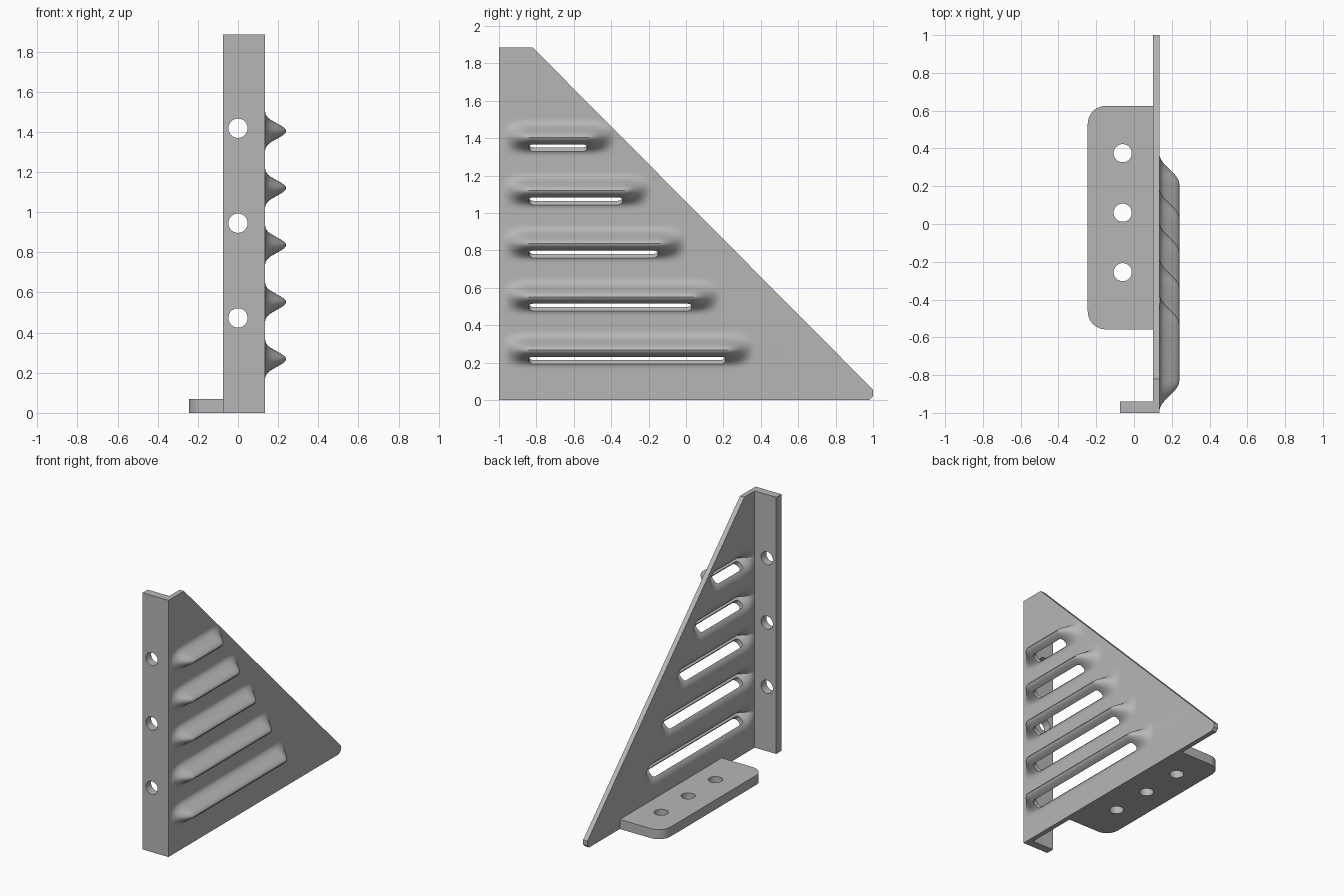
import bpy, bmesh, math
from mathutils import Matrix, Vector

cube = bpy.data.objects.get("Cube")
if cube:
    bpy.data.objects.remove(cube, do_unlink=True)

steel = bpy.data.materials.new("grey_steel")
steel.use_nodes = True
GREY = (0.47, 0.47, 0.47, 1)
steel.diffuse_color = GREY
steel.node_tree.nodes["Principled BSDF"].inputs["Base Color"].default_value = GREY

HEIGHT = 1.885
X_IN, X_OUT = 0.10, 0.135
LOUVRE_Z = [0.268 + 0.284 * i for i in range(5)]
LOUVRE_END = [0.21, 0.03, -0.15, -0.34, -0.53]
LOUVRE_START = -0.83
HALF, RUNOUT = 0.115, 0.16


def make_object(name, bm):
    bmesh.ops.recalc_face_normals(bm, faces=bm.faces)
    mesh = bpy.data.meshes.new(name)
    bm.to_mesh(mesh)
    bm.free()
    mesh.materials.append(steel)
    obj = bpy.data.objects.new(name, mesh)
    bpy.context.collection.objects.link(obj)
    return obj


def add_box(bm, lo, hi, axis=2, radius=0.0, pick=lambda p: True):
    """Box whose edges along one axis can be rounded."""
    lo, hi = Vector(lo), Vector(hi)
    verts = bmesh.ops.create_cube(bm, size=1)["verts"]
    for v in verts:
        v.co = (lo + hi) / 2 + v.co * (hi - lo)
    if radius:
        edges = []
        for e in {e for v in verts for e in v.link_edges}:
            a, b = e.verts
            if abs(a.co[axis] - b.co[axis]) > 1e-4 and pick((a.co + b.co) / 2):
                edges.append(e)
        bmesh.ops.bevel(bm, geom=edges, offset=radius, segments=8,
                        profile=0.5, affect='EDGES')


def cut(obj, bm):
    """Subtract a temporary cutter mesh from an object."""
    cutter = make_object("cutter", bm)
    cutter.hide_render = True
    mod = obj.modifiers.new("cut", 'BOOLEAN')
    mod.operation, mod.solver, mod.object = 'DIFFERENCE', 'EXACT', cutter
    bpy.context.view_layer.objects.active = obj
    bpy.ops.object.modifier_apply(modifier=mod.name)
    bpy.data.objects.remove(cutter, do_unlink=True)


def drill(obj, centres, rotation):
    bm = bmesh.new()
    for c in centres:
        bmesh.ops.create_cone(bm, cap_ends=True, segments=40, radius1=0.048,
                              radius2=0.048, depth=0.3,
                              matrix=Matrix.Translation(c) @ rotation)
    cut(obj, bm)


def bell(s):
    return 0.5 + 0.5 * math.cos(math.pi * min(s, 1))


def surfaces(y, z):
    """Outer and inner x of the pressed sheet."""
    outer, inner = X_OUT, X_IN
    for cz, end in zip(LOUVRE_Z, LOUVRE_END):
        s = min(abs(z - cz) / HALF, 1)
        t = max(LOUVRE_START - y, y - end, 0) / RUNOUT
        outer += 0.105 * bell(s) ** 2 * bell(t)
        inner += 0.085 * (1 - s) ** 2.2 * bell(t) ** 2
    return outer, inner


# Side plate: flat sheet trimmed to a triangle, thickened and pressed into louvres
STEPS = 14
ys, zs = {-1.0, 1.0}, {0.0, HEIGHT}
for cz, end in zip(LOUVRE_Z, LOUVRE_END):
    for i in range(STEPS + 1):
        ys.add(round(LOUVRE_START - RUNOUT * i / STEPS, 4))
        ys.add(round(end + RUNOUT * i / STEPS, 4))
        zs.add(round(cz + HALF * i / STEPS, 4))
        zs.add(round(cz - HALF * i / STEPS, 4))
bm = bmesh.new()
rows = [[bm.verts.new((0, y, z)) for y in sorted(ys)] for z in sorted(zs)]
for r0, r1 in zip(rows, rows[1:]):
    for i in range(len(r0) - 1):
        bm.faces.new((r0[i], r0[i + 1], r1[i + 1], r1[i]))
for point, normal in (((0, -0.82, HEIGHT), (0, 1.83, 1.82)),
                      ((0, 0.98, 0), (0, 1, -1))):
    bmesh.ops.bisect_plane(bm, geom=bm.verts[:] + bm.edges[:] + bm.faces[:],
                           dist=1e-4, plane_co=point, plane_no=normal,
                           clear_outer=True)
front_verts = bm.verts[:]
extruded = bmesh.ops.extrude_face_region(bm, geom=bm.faces[:], use_keep_orig=True)
for v in front_verts:
    v.co.x = surfaces(v.co.y, v.co.z)[0]
for v in extruded["geom"]:
    if isinstance(v, bmesh.types.BMVert):
        v.co.x = surfaces(v.co.y, v.co.z)[1]
side_plate = make_object("side_plate", bm)

# Slots through the underside of each louvre, cut square to the slope
bm = bmesh.new()
for cz, end in zip(LOUVRE_Z, LOUVRE_END):
    slot = bmesh.new()
    add_box(slot, (-0.065, -0.84, -0.033), (0.05, end, 0.033), 0, 0.024)
    slot.transform(Matrix.Translation((0.17, 0, cz - 0.0575))
                   @ Matrix.Rotation(math.radians(45), 4, 'Y'))
    part = bpy.data.meshes.new("slot")
    slot.to_mesh(part)
    slot.free()
    bm.from_mesh(part)
    bpy.data.meshes.remove(part)
cut(side_plate, bm)

# Front flange with three screw holes
bm = bmesh.new()
add_box(bm, (-0.075, -1, 0), (X_IN, -0.94, HEIGHT))
front_flange = make_object("front_flange", bm)
drill(front_flange, [(0, -0.97, z) for z in (0.473, 0.945, 1.418)],
      Matrix.Rotation(math.radians(90), 4, 'X'))

# Base tab with rounded free corners and three screw holes
bm = bmesh.new()
add_box(bm, (-0.245, -0.558, 0), (X_IN, 0.625, 0.07), 2, 0.095,
        lambda p: p.x < 0)
base_tab = make_object("base_tab", bm)
drill(base_tab, [(-0.06, y, 0.035) for y in (-0.255, 0.06, 0.375)],
      Matrix.Identity(4))

# Smooth pressed areas while keeping cut edges crisp
for obj in (side_plate, front_flange, base_tab):
    bpy.ops.object.select_all(action='DESELECT')
    obj.select_set(True)
    bpy.context.view_layer.objects.active = obj
    bpy.ops.object.shade_smooth_by_angle(angle=math.radians(32))
